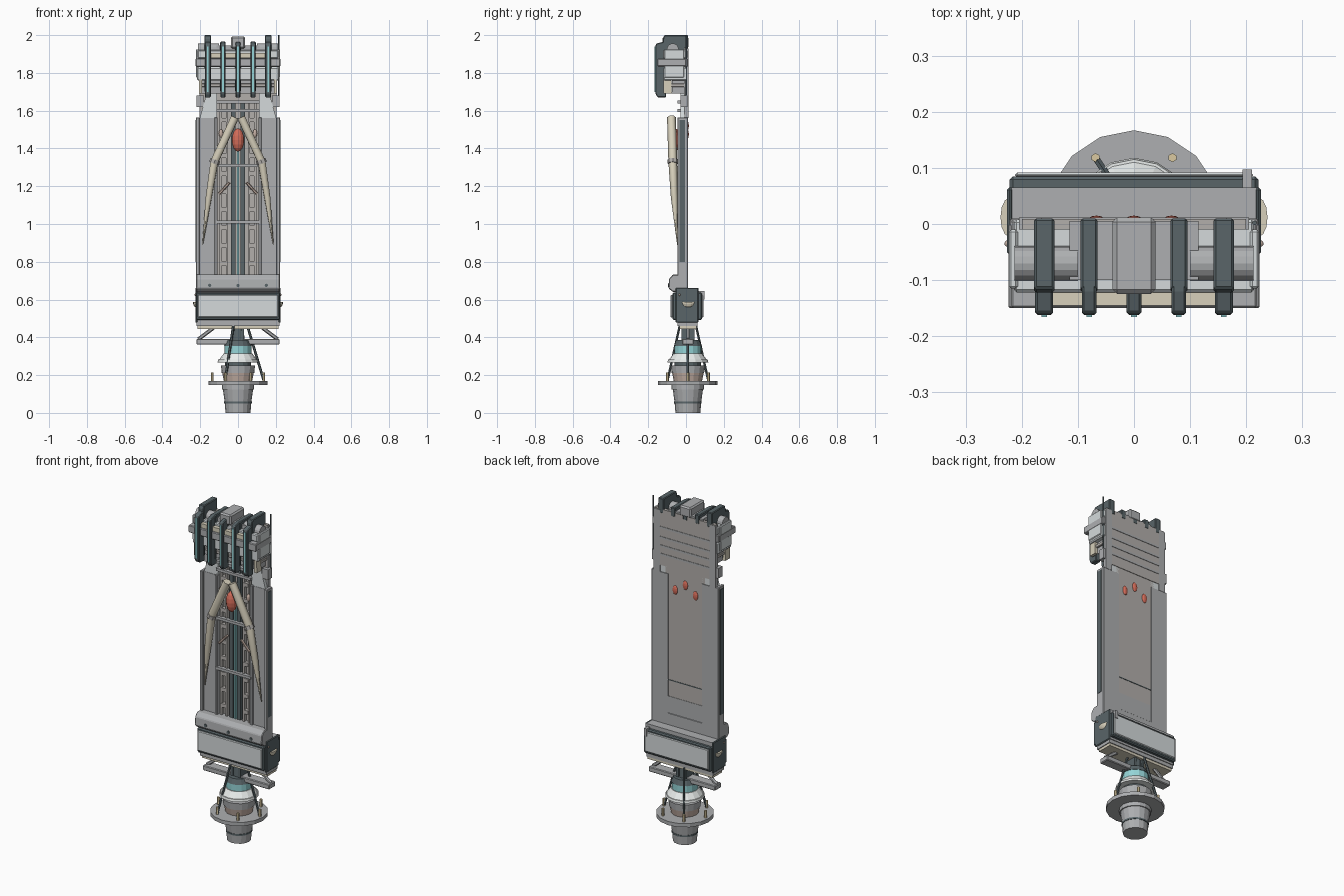
import bpy, bmesh, math
from mathutils import Vector

if "Cube" in bpy.data.objects:
    bpy.data.objects.remove(bpy.data.objects["Cube"])

COL = dict(grey=(.42, .43, .44), light=(.66, .70, .71), dark=(.10, .13, .14), cream=(.68, .63, .50),
           cyan=(.30, .66, .68), red=(.65, .15, .10), copper=(.55, .43, .37), taupe=(.45, .43, .41),
           white=(.82, .85, .84), gold=(.70, .58, .35))
MATS = {}


def paint(ob, col):
    if col not in MATS:
        MATS[col] = bpy.data.materials.new(col)
        MATS[col].diffuse_color = (*COL[col], 1)
    ob.data.materials.append(MATS[col])
    return ob


def add(name, bm, col, bevel=0):
    bmesh.ops.recalc_face_normals(bm, faces=bm.faces)
    me = bpy.data.meshes.new(name)
    bm.to_mesh(me)
    bm.free()
    ob = bpy.data.objects.new(name, me)
    bpy.context.collection.objects.link(ob)
    if bevel:
        m = ob.modifiers.new("bevel", 'BEVEL')
        m.width, m.segments = bevel, 1
    return paint(ob, col)


def prism(name, yz, x0, x1, col, bevel=0):
    """Extrude a side outline (y, z) along x."""
    bm = bmesh.new()
    f = bm.faces.new([bm.verts.new((x0, y, z)) for y, z in yz])
    r = bmesh.ops.extrude_face_region(bm, geom=[f])
    bmesh.ops.translate(bm, vec=(x1 - x0, 0, 0), verts=[v for v in r['geom'] if isinstance(v, bmesh.types.BMVert)])
    return add(name, bm, col, bevel)


def box(name, x0, x1, y0, y1, z0, z1, col, bevel=0):
    return prism(name, [(y0, z0), (y1, z0), (y1, z1), (y0, z1)], x0, x1, col, bevel)


def pair(name, x0, x1, *rest, **kw):
    box("right_" + name, x0, x1, *rest, **kw)
    box("left_" + name, -x1, -x0, *rest, **kw)


def rod(name, a, b, r1, col, r2=None, n=8):
    a, b = Vector(a), Vector(b)
    bm = bmesh.new()
    bmesh.ops.create_cone(bm, cap_ends=True, segments=n, radius1=r1, radius2=r1 if r2 is None else r2, depth=(b - a).length)
    bm.transform(((b - a).to_track_quat('Z', 'Y')).to_matrix().to_4x4())
    bmesh.ops.translate(bm, vec=(a + b) / 2, verts=bm.verts)
    return add(name, bm, col)


def ball(name, loc, size, col, lower_half=False):
    bm = bmesh.new()
    bmesh.ops.create_uvsphere(bm, u_segments=12, v_segments=8, radius=1)
    if lower_half:
        r = bmesh.ops.bisect_plane(bm, geom=bm.verts[:] + bm.edges[:] + bm.faces[:], plane_co=(0, 0, 0),
                                   plane_no=(0, 0, 1), clear_outer=True)
        bmesh.ops.holes_fill(bm, edges=[e for e in bm.edges if e.is_boundary])
    bmesh.ops.scale(bm, vec=size, verts=bm.verts)
    bmesh.ops.translate(bm, vec=loc, verts=bm.verts)
    return add(name, bm, col)


# Round base: stacked frustums (name, z0, z1, r0, r1, colour)
CY = 0.01
for name, z0, z1, r0, r1, c in [
        ("foot_ring", 0, .05, .066, .07, 'grey'), ("foot_groove", .05, .06, .073, .073, 'dark'),
        ("foot_cone", .06, .125, .071, .08, 'grey'), ("foot_collar", .125, .15, .086, .086, 'grey'),
        ("flange", .148, .17, .157, .157, 'grey'), ("copper_band", .17, .21, .075, .083, 'copper'),
        ("drum", .21, .25, .086, .09, 'grey'), ("drum_lip", .25, .27, .07, .07, 'dark'),
        ("white_skirt", .268, .282, .108, .105, 'white'), ("white_cone", .282, .315, .10, .075, 'white'),
        ("cyan_ring", .312, .355, .071, .071, 'cyan'), ("dark_cap", .355, .385, .074, .062, 'dark'),
        ("stem", .385, .45, .035, .03, 'dark')]:
    rod(name, (0, CY, z0), (0, CY, z1), r0, c, r1, 16)

# Flange bolts and tripod struts
for i in range(6):
    a = i * math.pi / 3
    p = (.137 * math.cos(a), CY + .125 * math.sin(a))
    rod("flange_bolt", (*p, .15), (*p, .213), .008, 'gold', n=6)
    if i % 2 == 0:
        rod("tripod_strut", (.137 * math.cos(a), CY + .125 * math.sin(a), .17),
            (.05 * math.cos(a), CY + .05 * math.sin(a), .46), .007, 'dark', n=6)

# Yoke under the lower box
box("yoke_bar", -.22, .22, -.02, .04, .362, .392, 'grey', .004)
box("yoke_cream_plate", -.215, .215, -.035, .055, .445, .46, 'cream')
box("yoke_top_plate", -.22, .22, -.045, .06, .46, .485, 'grey')
for s in (-1, 1):
    rod("yoke_brace", (s * .21, CY, .39), (s * .13, CY, .45), .01, 'grey', n=6)
    box("stem_clamp", s * .025 - .008, s * .025 + .008, -.025, .045, .38, .45, 'dark')

# Lower box with framed panels and end plates
box("box_core", -.218, .218, -.05, .065, .48, .66, 'grey')
box("box_body", -.222, .222, -.072, .085, .492, .637, 'dark', .006)
for y0, y1 in ((-.082, -.07), (.083, .092)):
    box("box_panel", -.212, .212, y0, y1, .505, .625, 'light', .004)
pair("end_plate", .215, .226, -.055, .065, .478, .662, 'dark', bevel=.004)
box("box_latch", .193, .21, .06, .097, .60, .645, 'grey')
for s in (-1, 1):
    ball("end_knob", (s * .222, .012, .588), (.016, .035, .03), 'cream', True)
    ball("end_light", (s * .225, -.035, .625), (.006, .006, .006), 'copper')
prism("box_hood", [(0.01, .64), (-.07, .64), (-.093, .66), (-.09, .71), (-.07, .732), (.01, .732)], -.222, .222, 'grey', .004)
for x in (-.15, 0, .15):
    rod("hood_screw", (x, -.08, .675), (x, -.096, .675), .009, 'dark')

# Column: back sheet, side rails, channel rails
box("back_sheet", -.13, .13, -.008, .006, .66, 1.66, 'taupe')
box("back_foot_plate", -.13, .13, 0, .008, .73, .83, 'grey')
box("back_seam", -.12, .12, 0, .008, .925, .93, 'dark')
pair("side_rail", .112, .215, -.032, .01, .66, 1.56, 'grey')
pair("rail_outer_lip", .203, .222, -.045, .01, .66, 1.565, 'grey', bevel=.003)
pair("rail_inner_lip", .108, .125, -.043, .006, .66, 1.565, 'grey', bevel=.003)
pair("rail_edge_strip", .219, .224, -.035, -.005, .80, 1.55, 'dark')
pair("ladder_outer", .086, .097, -.03, 0, .73, 1.64, 'taupe')
pair("ladder_inner", .052, .063, -.03, 0, .73, 1.64, 'taupe')
pair("dark_runner", .012, .036, -.028, 0, .73, 1.64, 'dark')
box("cyan_line", -.006, .006, -.03, 0, .73, 1.4, 'cyan')
for i in range(9):
    z = .78 + i * .095
    pair("ladder_block", .06, .09, -.033, 0, z, z + .022, 'taupe')
for z in (1.01, 1.31, 1.60, 1.645):
    box("cross_bar", -.115, .115, -.045, -.02, z - .008, z + .008, 'grey')
for s in (-1, 1):
    rod("pink_strut", (s * .10, -.035, 1.16), (s * .045, -.035, 1.22), .007, 'copper', n=6)
    ball("side_amber", (s * .09, -.03, 1.48), (.012, .012, .022), 'copper')
    ball("back_red_lamp", (s * .067, .005, 1.475), (.017, .01, .028), 'red')
ball("back_red_lamp", (0, .005, 1.52), (.017, .01, .028), 'red')
ball("front_red_lamp", (0, -.06, 1.445), (.032, .03, .062), 'red')

# Cream tusks: tapered bent tubes meeting at the top
for s in (-1, 1):
    cu = bpy.data.curves.new("tusk", 'CURVE')
    cu.dimensions, cu.bevel_depth, cu.bevel_resolution, cu.use_fill_caps = '3D', .026, 1, True
    sp = cu.splines.new('POLY')
    sp.points.add(3)
    for p, (x, y, z, r) in zip(sp.points, [(.016, -.077, 1.565, .9), (.125, -.07, 1.33, .9),
                                           (.155, -.062, 1.14, .7), (.187, -.045, .89, .08)]):
        p.co, p.radius = (s * x, y, z, 1), r
    ob = bpy.data.objects.new("tusk", cu)
    bpy.context.collection.objects.link(ob)
    paint(ob, 'cream')
    rod("tusk_joint", (s * .12, -.07, 1.34), (s * .128, -.07, 1.32), .027, 'taupe')

# Neck between column and head
for s in (-1, 1):
    bm = bmesh.new()
    f = bm.faces.new([bm.verts.new((s * x, -.03, z)) for x, z in [(.11, 1.55), (.205, 1.55), (.175, 1.66), (.175, 1.70), (.11, 1.70)]])
    r = bmesh.ops.extrude_face_region(bm, geom=[f])
    bmesh.ops.translate(bm, vec=(0, .036, 0), verts=[v for v in r['geom'] if isinstance(v, bmesh.types.BMVert)])
    add("neck_gusset", bm, 'light')
pair("neck_tab", .18, .22, -.03, .008, 1.62, 1.68, 'grey')
box("head_back_sheet", -.2, .2, -.01, .009, 1.60, 1.935, 'taupe')
pair("head_back_rail", .165, .205, -.01, .012, 1.56, 1.93, 'grey')
for z in (1.66, 1.71, 1.76, 1.82):
    box("head_back_seam", -.165, .165, 0, .0115, z, z + .012, 'grey')

# Head body: stacked slabs
box("head_lower", -.19, .19, -.075, 0, 1.69, 1.76, 'grey')
box("head_lower_ledge", -.20, .20, -.10, 0, 1.725, 1.745, 'taupe', .003)
box("head_middle", -.218, .218, -.12, .005, 1.76, 1.83, 'light', .006)
box("head_bar", -.22, .22, -.15, .008, 1.832, 1.877, 'grey', .004)
box("head_upper", -.214, .214, -.122, .008, 1.877, 1.92, 'light', .005)
box("head_cream_strip", -.16, .16, -.145, -.12, 1.88, 1.905, 'cream')
box("head_spine", -.115, .115, -.10, .005, 1.915, 1.945, 'grey')
box("centre_block", -.038, .038, -.125, .012, 1.93, 1.992, 'grey', .008)
for s in (-1, 1):
    rod("head_roller", (s * .10, -.07, 1.925), (s * .213, -.07, 1.925), .031, 'grey', n=16)
    prism("cream_fin", [(-.12, 1.80), (-.08, 1.80), (-.075, 1.69), (-.118, 1.69)], s * .19, s * .207, 'cream')
    box("head_side_plate", s * .215 - .008, s * .215 + .008, -.115, -.01, 1.775, 1.925, 'light', .004)
    box("bar_side_cap", s * .215 - .009, s * .215 + .009, -.15, 0, 1.835, 1.875, 'grey', .003)
rod("antenna", (.215, .002, 1.62), (.215, .002, 2.0), .004, 'dark', n=6)

# Dark hooked clamps with cyan edges
for x, w, top in ((-.16, .018, 2), (-.08, .015, 1.965), (0, .015, 1.96), (.08, .015, 1.965), (.16, .018, 2)):
    prism("clamp_arm", [(.01, top), (-.115, top), (-.122, top - .02), (-.122, 1.70), (-.105, 1.70), (-.105, 1.91), (.01, 1.91)],
          x - w, x + w, 'dark', .004)
    prism("clamp_leg", [(-.12, 1.965), (-.158, 1.955), (-.162, 1.94), (-.162, 1.69), (-.15, 1.67), (-.105, 1.67), (-.105, 1.965)],
          x - w + .002, x + w - .002, 'dark', .004)
    box("clamp_cyan_edge", x - .005, x + .005, -.166, -.155, 1.70, 1.94, 'cyan')

for m in bpy.data.materials:
    if m.users and not m.is_grease_pencil:
        m.use_nodes = True
        m.node_tree.nodes["Principled BSDF"].inputs["Base Color"].default_value = m.diffuse_color
